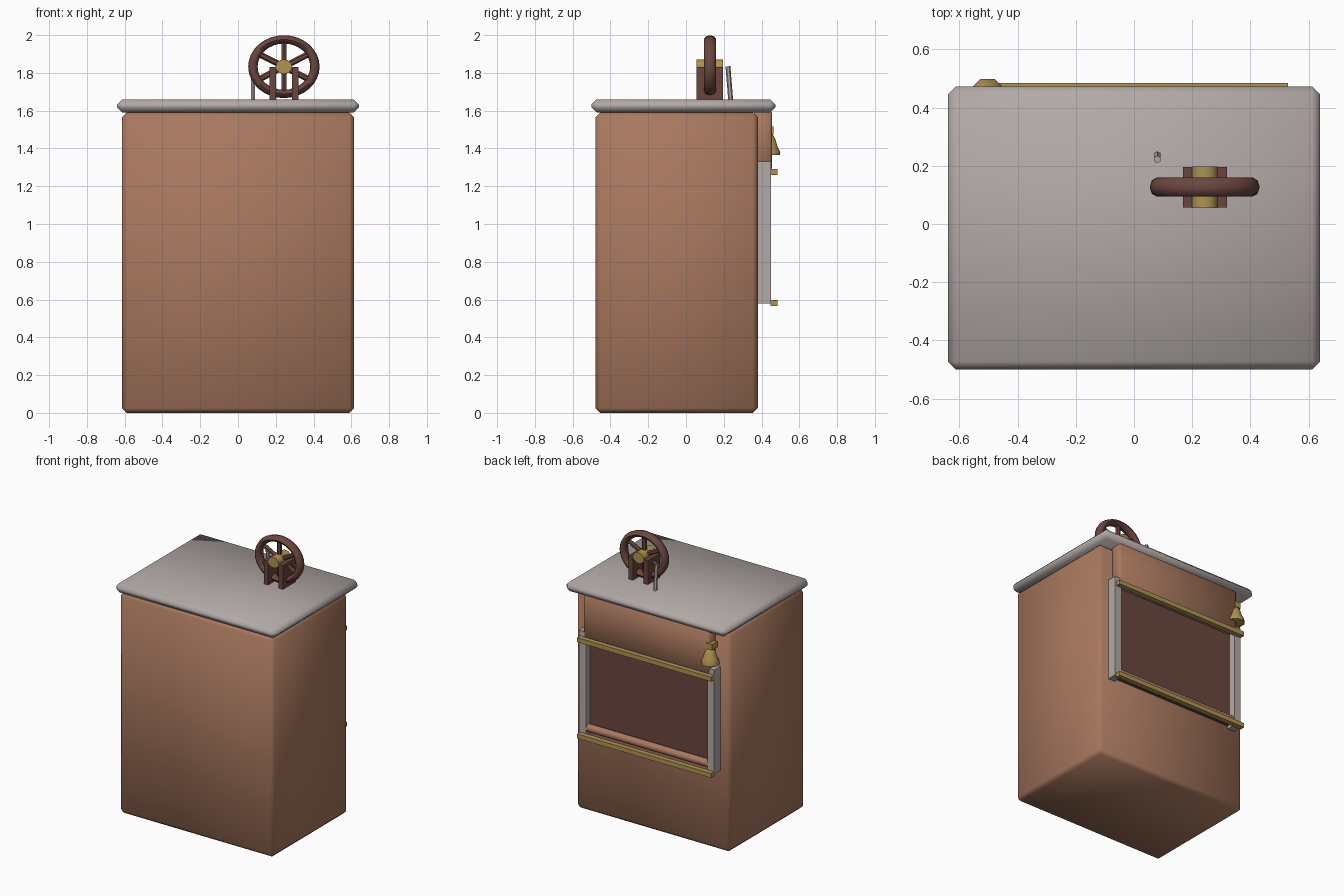
import bpy, bmesh, math
from mathutils import Vector

if "Cube" in bpy.data.objects:
    bpy.data.objects.remove(bpy.data.objects["Cube"])


def material(name, rgb):
    m = bpy.data.materials.new(name)
    m.diffuse_color = (*rgb, 1)
    m.use_nodes = True
    m.node_tree.nodes["Principled BSDF"].inputs["Base Color"].default_value = m.diffuse_color
    return m


WOOD = material("warm_wood", (0.40, 0.19, 0.115))
STONE = material("pale_stone", (0.45, 0.40, 0.385))
DARK = material("dark_red_wood", (0.145, 0.062, 0.05))
BRASS = material("brass", (0.43, 0.29, 0.085))


def finish(name, bm, mat, smooth=None):
    bmesh.ops.recalc_face_normals(bm, faces=bm.faces)
    me = bpy.data.meshes.new(name)
    bm.to_mesh(me)
    bm.free()
    me.materials.append(mat)
    ob = bpy.data.objects.new(name, me)
    bpy.context.collection.objects.link(ob)
    if smooth:
        bpy.ops.object.select_all(action='DESELECT')
        bpy.context.view_layer.objects.active = ob
        ob.select_set(True)
        bpy.ops.object.shade_smooth_by_angle(angle=math.radians(smooth))
    return ob


def box(name, lo, hi, mat, bevel=0, smooth=None):
    bm = bmesh.new()
    bmesh.ops.create_cube(bm, size=1)
    for v in bm.verts:
        v.co = [l + (c + 0.5) * (h - l) for c, l, h in zip(v.co, lo, hi)]
    if bevel:
        bmesh.ops.bevel(bm, geom=bm.edges[:], offset=bevel, segments=1, affect='EDGES')
    return finish(name, bm, mat, smooth)


def rod(name, a, b, r, mat, sides=8, r2=None, squash=1, smooth=50):
    a, b = Vector(a), Vector(b)
    bm = bmesh.new()
    bmesh.ops.create_cone(bm, cap_ends=True, segments=sides, radius1=r,
                          radius2=r if r2 is None else r2, depth=(b - a).length)
    q = (b - a).to_track_quat('Z', 'Y')
    for v in bm.verts:
        v.co = (a + b) / 2 + q @ v.co
        v.co.z = (a.z + b.z) / 2 + (v.co.z - (a.z + b.z) / 2) * squash
    return finish(name, bm, mat, smooth)


def lathe(name, profile, centre, mat, sides=8):
    bm = bmesh.new()
    rings = []
    for r, z in profile:
        rings.append([bm.verts.new((centre[0] + r * math.cos(t), centre[1] + r * math.sin(t), z))
                      for t in [(i + 0.5) * math.tau / sides for i in range(sides)]])
    for p, q in zip(rings, rings[1:]):
        for i in range(sides):
            j = (i + 1) % sides
            bm.faces.new((p[i], p[j], q[j], q[i]))
    bm.faces.new(rings[0])
    bm.faces.new(rings[-1])
    return finish(name, bm, mat, 50)


# Cabinet and worktop
box("cabinet_body", (-0.615, -0.48, 0), (0.615, 0.38, 1.59), WOOD, 0.025, 60)
box("worktop", (-0.64, -0.5, 1.59), (0.64, 0.473, 1.66), STONE, 0.027, 60)

# Crank wheel: an oval rim with six spokes, hub and cradle
CX, CY, CZ, OVAL = 0.243, 0.127, 1.833, 0.88
bm = bmesh.new()
N, M, R = 32, 8, 0.164
rim = []
for i in range(N):
    a = i * math.tau / N
    ring = []
    for k in range(M):
        t = k * math.tau / M
        d = R + 0.025 * math.cos(t)
        ring.append(bm.verts.new((CX + d * math.cos(a), CY + 0.033 * math.sin(t),
                                  CZ + d * math.sin(a) * OVAL)))
    rim.append(ring)
for i in range(N):
    p, q = rim[i], rim[(i + 1) % N]
    for k in range(M):
        j = (k + 1) % M
        bm.faces.new((p[k], p[j], q[j], q[k]))
finish("wheel_rim", bm, DARK, 60)
for i in range(6):
    a = math.radians(30 + 60 * i)
    rod(f"wheel_spoke_{i + 1}", (CX, CY, CZ),
        (CX + R * math.cos(a), CY, CZ + R * OVAL * math.sin(a)), 0.016, DARK, 6)
rod("wheel_hub", (CX, 0.055, CZ), (CX, 0.197, CZ), 0.044, BRASS, 12, squash=OVAL)
for side, x in (("left", 0.168), ("right", 0.286)):
    box(f"wheel_cradle_{side}", (x, 0.056, 1.65), (x + 0.034, 0.196, 1.832), DARK)

# Small upright lever on the worktop
rod("lever", (0.08, 0.237, 1.65), (0.08, 0.222, 1.835), 0.013, STONE, 6)

# Rear hood and recessed screen
box("rear_hood", (-0.503, 0.36, 1.285), (0.503, 0.456, 1.60), WOOD, 0.012, 60)
box("rear_screen", (-0.50, 0.37, 0.60), (0.50, 0.40, 1.30), DARK)
rod("lower_roller", (-0.49, 0.42, 0.63), (0.49, 0.42, 0.63), 0.028, WOOD, 10)

# Side rails and brass bars framing the screen
for side, s in (("left", -1), ("right", 1)):
    xs = sorted((s * 0.485, s * 0.54))
    box(f"screen_rail_{side}", (xs[0], 0.37, 0.58), (xs[1], 0.45, 1.33), STONE)
for level, z in (("lower", 0.565), ("upper", 1.26)):
    box(f"brass_bar_{level}", (-0.54, 0.448, z), (0.53, 0.485, z + 0.032), BRASS)

# Bell hanging at the hood corner
lathe("bell", [(0.062, 1.365), (0.064, 1.38), (0.048, 1.41), (0.036, 1.45), (0.02, 1.475),
               (0.016, 1.48)], (-0.503, 0.44), BRASS)
box("bell_mount", (-0.53, 0.40, 1.475), (-0.482, 0.462, 1.515), BRASS)
